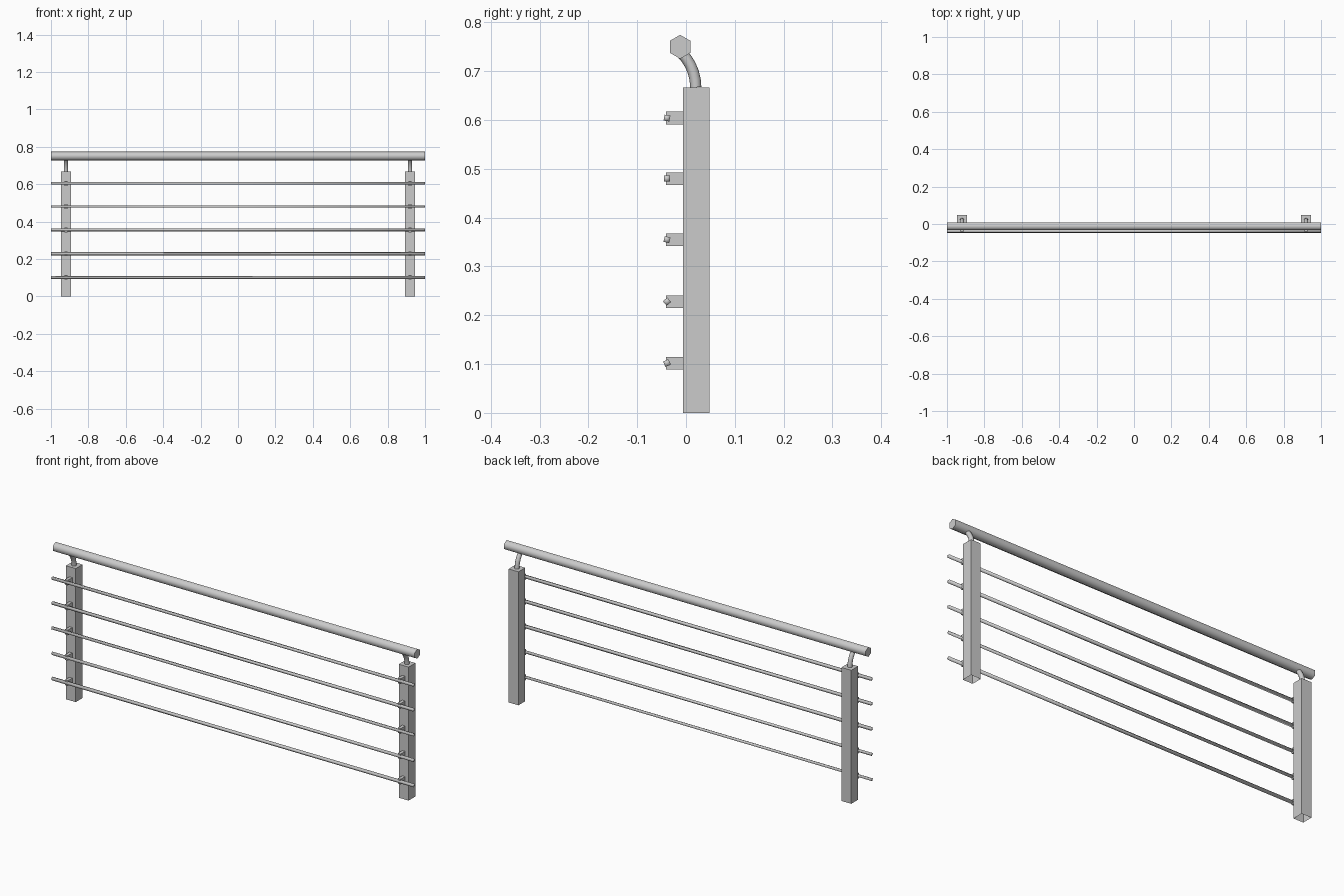
import bpy, bmesh, math
from mathutils import Vector

cube = bpy.data.objects.get("Cube")
if cube:
    bpy.data.objects.remove(cube)

steel = bpy.data.materials.new("brushed_steel")
steel.use_nodes = True
GREY = (0.6, 0.6, 0.6, 1)
steel.diffuse_color = GREY
steel.node_tree.nodes["Principled BSDF"].inputs["Base Color"].default_value = GREY


def finish(name, bm, smooth=None):
    mesh = bpy.data.meshes.new(name)
    bmesh.ops.recalc_face_normals(bm, faces=bm.faces)
    bm.to_mesh(mesh)
    bm.free()
    mesh.materials.append(steel)
    obj = bpy.data.objects.new(name, mesh)
    bpy.context.collection.objects.link(obj)
    if smooth:
        bpy.ops.object.select_all(action='DESELECT')
        obj.select_set(True)
        bpy.context.view_layer.objects.active = obj
        bpy.ops.object.shade_smooth_by_angle(angle=math.radians(smooth))
    return obj


def box(name, lo, hi, open_bottom=False):
    lo, hi = Vector(lo), Vector(hi)
    bm = bmesh.new()
    bmesh.ops.create_cube(bm, size=1)
    for v in bm.verts:
        v.co = (lo + hi) / 2 + v.co * (hi - lo)
    if open_bottom:
        bottom = min(bm.faces, key=lambda f: f.calc_center_median().z)
        bmesh.ops.delete(bm, geom=[bottom], context='FACES_ONLY')
    return finish(name, bm)


def tube(name, path, radius, sides, turn=0, smooth=75):
    """Sweep a regular polygon along a path; turn is measured from straight up."""
    path = [Vector(p) for p in path]
    bm = bmesh.new()
    rings = []
    for i, p in enumerate(path):
        t = (path[min(i + 1, len(path) - 1)] - path[max(i - 1, 0)]).normalized()
        side = Vector((1, 0, 0)) if abs(t.x) < 0.5 else Vector((0, 1, 0))
        up = t.cross(side).normalized()
        angles = [turn + math.tau * k / sides for k in range(sides)]
        rings.append([bm.verts.new(p + radius * (up * math.cos(a) + side * math.sin(a)))
                      for a in angles])
    for a, b in zip(rings, rings[1:]):
        for k in range(sides):
            n = (k + 1) % sides
            bm.faces.new((a[k], a[n], b[n], b[k]))
    bm.faces.new(rings[0])
    bm.faces.new(rings[-1])
    return finish(name, bm, smooth)


# Handrail
tube("handrail", [(-1, -0.012, 0.75), (1, -0.012, 0.75)], 0.0245, 6)

# Horizontal bars, each rolled a little differently
heights = [0.102, 0.228, 0.355, 0.48, 0.604]
rolls = [20, 5, 60, 45, 55]
for i, (z, roll) in enumerate(zip(heights, rolls), 1):
    tube(f"bar_{i}", [(-1, -0.039, z), (1, -0.039, z)], 0.0085, 4,
         math.radians(roll), smooth=95)

# Posts with their curved rail supports and bar brackets
for label, x in (("left", 0.92), ("right", -0.92)):
    box(f"{label}_post", (x - 0.027, -0.006, 0), (x + 0.027, 0.048, 0.667), True)
    # Quarter-bend neck rising from the post and leaning into the handrail
    bend = [math.radians(a) for a in range(0, 46, 9)]
    path = [(x, 0.02 - 0.1 * (1 - math.cos(a)), 0.667 + 0.1 * math.sin(a)) for a in bend]
    tube(f"{label}_rail_support", path, 0.0115, 10)
    for i, z in enumerate(heights, 1):
        box(f"{label}_bracket_{i}", (x - 0.008, -0.041, z - 0.013), (x + 0.008, -0.006, z + 0.013))
